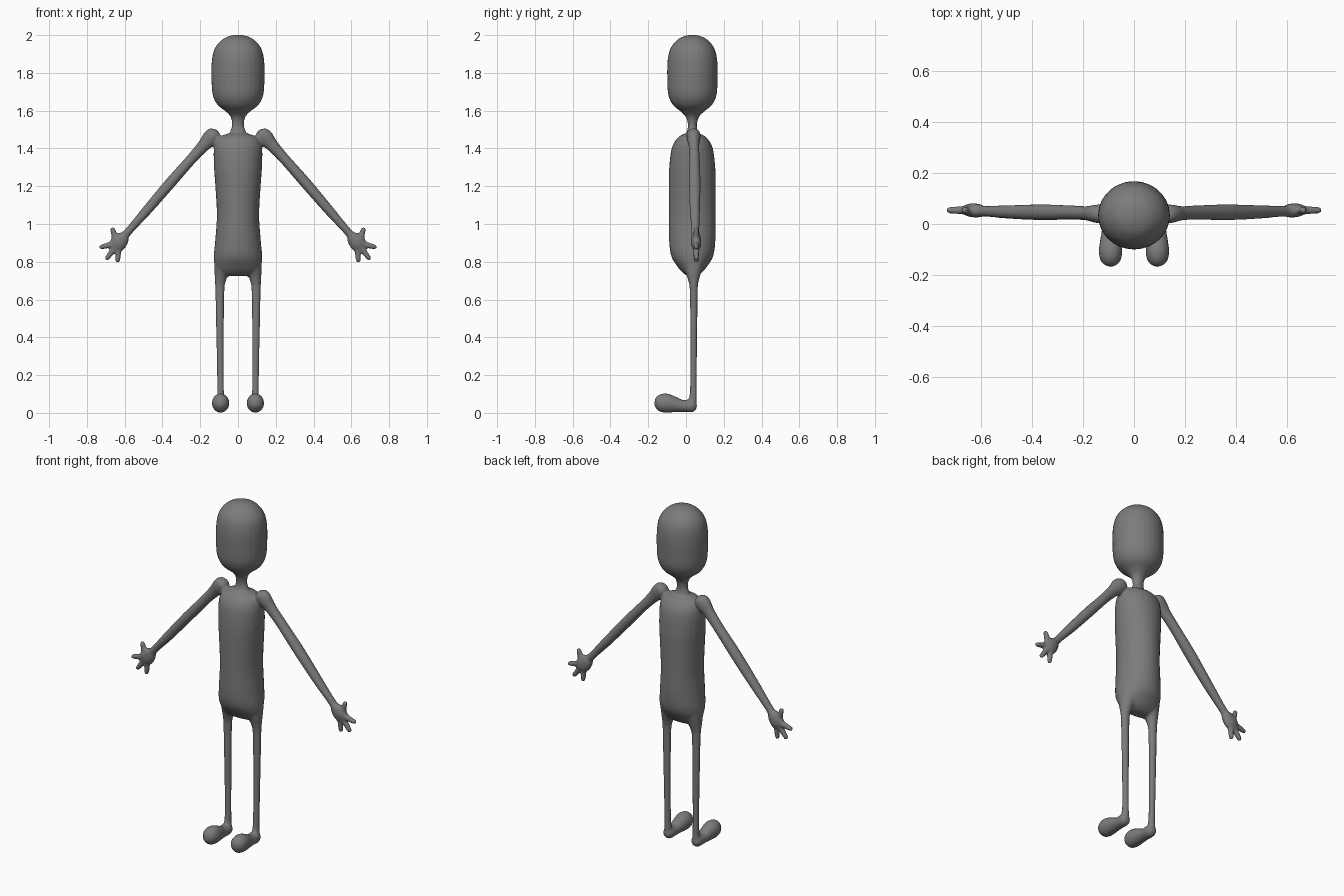
import bpy, bmesh, math
from mathutils import Vector


def spline(rows, steps=6):
    # Catmull-Rom through rows of (x, y, z, ru, rv)
    def at(i):
        return rows[max(0, min(len(rows) - 1, i))]
    out = []
    for i in range(len(rows) - 1):
        for k in range(steps):
            t = k / steps
            out.append([0.5 * (2 * b + (c - a) * t + (2 * a - 5 * b + 4 * c - d) * t * t
                               + (3 * b - a - 3 * c + d) * t ** 3)
                        for a, b, c, d in zip(at(i - 1), at(i), at(i + 1), at(i + 2))])
    return out + [list(rows[-1])]


def tube(name, rows, axis, side=1, n=28):
    # Elliptical loft: ru is the radius along axis, rv across it
    pts = spline(rows)
    cs = [Vector((p[0] * side, p[1], p[2])) for p in pts]
    u = Vector(axis)
    bm = bmesh.new()
    rings = []
    for i, p in enumerate(pts):
        tan = cs[min(i + 1, len(cs) - 1)] - cs[max(i - 1, 0)]
        v = tan.cross(u).normalized()
        ru, rv = max(p[3], 0.002), max(p[4], 0.002)
        rings.append([bm.verts.new(cs[i] + u * ru * math.cos(a) + v * rv * math.sin(a))
                      for a in (2 * math.pi * k / n for k in range(n))])
    for a, b in zip(rings, rings[1:]):
        for k in range(n):
            bm.faces.new((a[k], a[(k + 1) % n], b[(k + 1) % n], b[k]))
    bm.faces.new(rings[0])
    bm.faces.new(rings[-1])
    bmesh.ops.recalc_face_normals(bm, faces=bm.faces)
    me = bpy.data.meshes.new(name)
    bm.to_mesh(me)
    bm.free()
    ob = bpy.data.objects.new(name, me)
    bpy.context.collection.objects.link(ob)
    return ob


X, Y = (1, 0, 0), (0, 1, 0)
parts = []


def column(name, rows, cy, cx=0, side=1):
    # Upright loft from (z, rx, ry) rows
    parts.append(tube(name, [(cx, cy, z, a, b) for z, a, b in rows], X, side))


# Head and neck
column("head", [(2.002, 0.004, 0.004), (1.995, 0.045, 0.042), (1.975, 0.085, 0.08),
                (1.93, 0.123, 0.116), (1.86, 0.139, 0.132), (1.75, 0.14, 0.133),
                (1.68, 0.133, 0.127), (1.63, 0.108, 0.103), (1.595, 0.064, 0.062),
                (1.565, 0.038, 0.034), (1.52, 0.032, 0.024), (1.48, 0.045, 0.032),
                (1.42, 0.06, 0.05)], 0.034)

# Torso
column("torso", [(1.483, 0.03, 0.025), (1.472, 0.075, 0.055), (1.45, 0.112, 0.083),
                 (1.40, 0.128, 0.109), (1.30, 0.127, 0.122), (1.20, 0.12, 0.124),
                 (1.05, 0.112, 0.124), (0.92, 0.12, 0.123), (0.83, 0.128, 0.111),
                 (0.77, 0.122, 0.075), (0.74, 0.105, 0.048), (0.725, 0.07, 0.025)], 0.033)

fingers = [((0.648, 0.915), (0.667, 0.982)), ((0.655, 0.895), (0.734, 0.876)),
           ((0.648, 0.88), (0.699, 0.811)), ((0.632, 0.88), (0.637, 0.797))]

for s in (1, -1):
    # Arm with rounded shoulder, running into the palm
    parts.append(tube("arm", [
        (0.108, 0.04, 1.493, 0.012, 0.012), (0.12, 0.04, 1.48, 0.034, 0.037),
        (0.145, 0.04, 1.455, 0.036, 0.044), (0.185, 0.042, 1.412, 0.028, 0.033),
        (0.25, 0.045, 1.34, 0.028, 0.028), (0.36, 0.046, 1.215, 0.031, 0.029),
        (0.48, 0.047, 1.075, 0.027, 0.026), (0.585, 0.05, 0.955, 0.021, 0.021),
        (0.608, 0.052, 0.928, 0.026, 0.036), (0.635, 0.054, 0.897, 0.027, 0.044),
        (0.655, 0.055, 0.874, 0.018, 0.032), (0.662, 0.055, 0.866, 0.004, 0.006)], Y, s))
    # Fingers
    for (x0, z0), (x1, z1) in fingers:
        row = [(0, 0.018), (0.5, 0.015), (0.85, 0.013), (0.96, 0.01), (1.02, 0.003)]
        parts.append(tube("finger", [(x0 + (x1 - x0) * t, 0.054, z0 + (z1 - z0) * t, r, r)
                                     for t, r in row], Y, s, 16))
    # Leg
    parts.append(tube("leg", [
        (0.078, 0.038, 0.80, 0.048, 0.06), (0.083, 0.039, 0.75, 0.042, 0.044),
        (0.093, 0.04, 0.70, 0.029, 0.028), (0.096, 0.041, 0.64, 0.024, 0.021),
        (0.095, 0.041, 0.40, 0.02, 0.018), (0.093, 0.04, 0.20, 0.018, 0.017),
        (0.092, 0.038, 0.10, 0.018, 0.019), (0.092, 0.034, 0.05, 0.022, 0.023)], X, s))
    # Foot
    parts.append(tube("foot", [
        (0.092, 0.058, 0.038, 0.004, 0.004), (0.092, 0.052, 0.038, 0.02, 0.02),
        (0.092, 0.03, 0.037, 0.031, 0.034), (0.092, -0.02, 0.037, 0.034, 0.032),
        (0.092, -0.065, 0.045, 0.041, 0.043), (0.092, -0.11, 0.052, 0.046, 0.051),
        (0.092, -0.145, 0.048, 0.038, 0.042), (0.092, -0.161, 0.045, 0.02, 0.023),
        (0.092, -0.168, 0.044, 0.003, 0.003)], X, s))

# Fuse everything into one soft skin
bpy.ops.object.select_all(action='DESELECT')
for p in parts:
    p.select_set(True)
bpy.context.view_layer.objects.active = parts[1]
bpy.ops.object.join()
body = bpy.context.object
body.name = "figure_body"
rm = body.modifiers.new("fuse", 'REMESH')
rm.mode = 'VOXEL'
rm.voxel_size = 0.006
rm.use_smooth_shade = True
sm = body.modifiers.new("soften", 'SMOOTH')
sm.factor = 0.5
sm.iterations = 6

# Dark grey skin
mat = bpy.data.materials.new("dark_grey")
mat.diffuse_color = (0.2, 0.2, 0.2, 1)
body.data.materials.append(mat)
